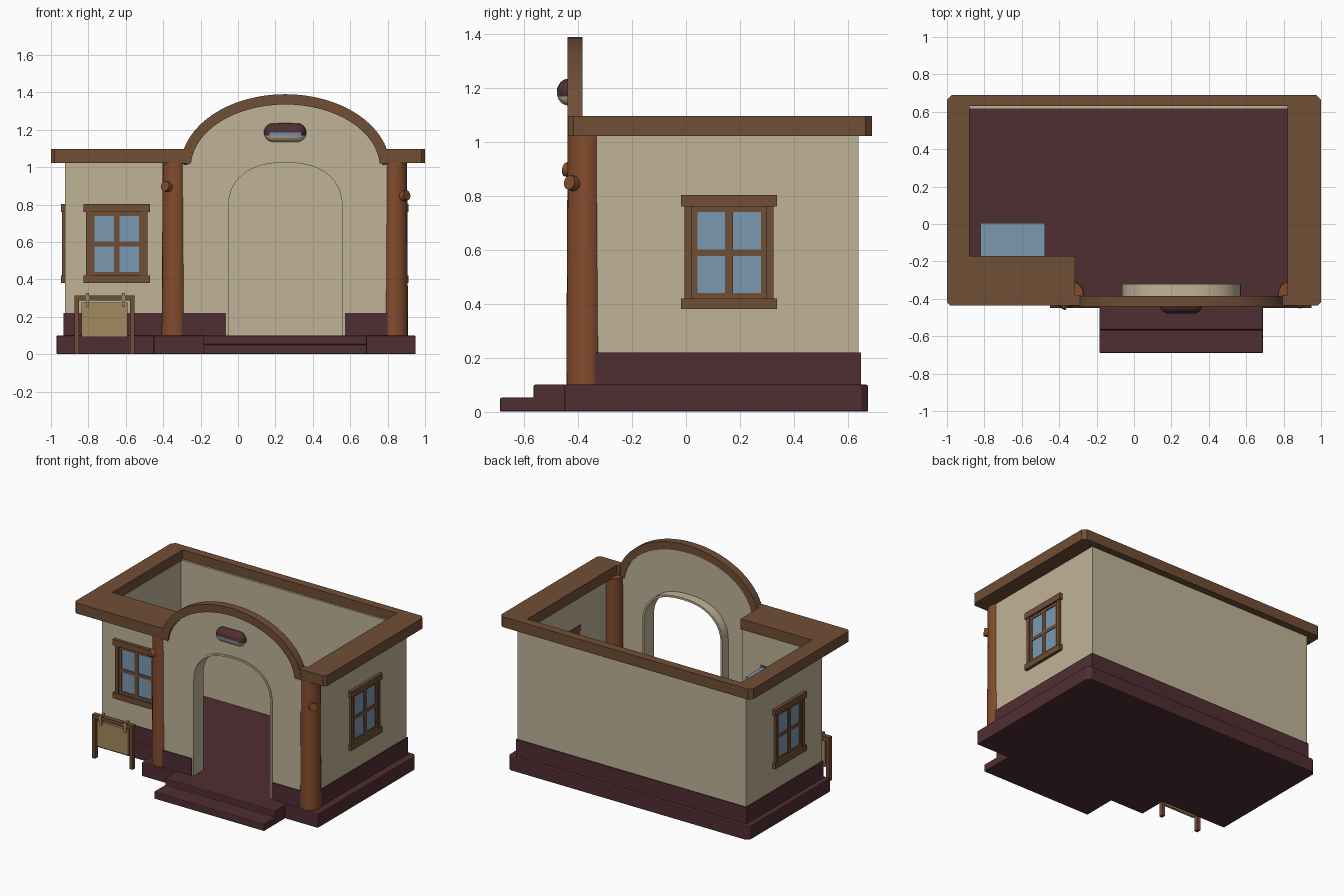
import bpy, bmesh, math
from mathutils import Vector

if "Cube" in bpy.data.objects:
    bpy.data.objects.remove(bpy.data.objects["Cube"])


def colour(name, r, g, b):
    lin = [((c / 255 + 0.055) / 1.055) ** 2.4 for c in (r, g, b)]
    m = bpy.data.materials.new(name)
    m.diffuse_color = (*lin, 1)
    m.use_nodes = True
    m.node_tree.nodes["Principled BSDF"].inputs["Base Color"].default_value = m.diffuse_color
    return m


PLASTER = colour("beige plaster", 192, 180, 152)
RED = colour("dark red stone", 80, 46, 50)
TRIM = colour("brown trim", 112, 78, 54)
POST = colour("orange brown log", 132, 76, 45)
GLASS = colour("blue glass", 122, 152, 176)
TAN = colour("tan board", 162, 138, 93)
CREAM = colour("cream", 205, 192, 165)


def finish(name, bm, *mats, smooth=False, bevel=0):
    bmesh.ops.recalc_face_normals(bm, faces=bm.faces[:])
    me = bpy.data.meshes.new(name)
    bm.to_mesh(me)
    bm.free()
    for m in mats:
        me.materials.append(m)
    ob = bpy.data.objects.new(name, me)
    bpy.context.collection.objects.link(ob)
    if bevel:
        b = ob.modifiers.new("bevel", 'BEVEL')
        b.width, b.segments, b.limit_method = bevel, 2, 'ANGLE'
    if smooth:
        bpy.ops.object.select_all(action='DESELECT')
        bpy.context.view_layer.objects.active = ob
        ob.select_set(True)
        bpy.ops.object.shade_smooth_by_angle(angle=math.radians(35))
    return ob


def prism(name, pts, axis, lo, hi, mat, **kw):
    """Extrude a 2D outline along an axis from lo to hi."""
    put = {'x': lambda u, v, w: (w, u, v), 'y': lambda u, v, w: (u, w, v),
           'z': lambda u, v, w: (u, v, w)}[axis]
    bm = bmesh.new()
    a = [bm.verts.new(put(u, v, lo)) for u, v in pts]
    b = [bm.verts.new(put(u, v, hi)) for u, v in pts]
    bm.faces.new(a)
    bm.faces.new(b[::-1])
    n = len(pts)
    for i in range(n):
        j = (i + 1) % n
        bm.faces.new((a[i], a[j], b[j], b[i]))
    return finish(name, bm, mat, **kw)


def boxes(name, items, mat, bevel=0):
    """Several boxes, each given by two opposite corners, as one object."""
    bm = bmesh.new()
    for p, q in items:
        vs = bmesh.ops.create_cube(bm, size=1)["verts"]
        for v in vs:
            v.co = Vector([(p[k] + q[k]) / 2 + v.co[k] * abs(q[k] - p[k]) for k in range(3)])
    return finish(name, bm, mat, bevel=bevel)


def ellipse(a, h, cx, cz, t0=0, t1=180, n=32, power=1.0):
    """Upper ellipse arc from right to left; power < 1 makes it squarer."""
    out = []
    for i in range(n + 1):
        t = math.radians(t0 + (t1 - t0) * i / n)
        c, s = math.cos(t), math.sin(t)
        out.append((cx + a * math.copysign(abs(c) ** power, c), cz + h * abs(s) ** power))
    return out


# Stone base with recessed left front, and the two steps
prism("base", [(0.95, -0.45), (0.95, 0.65), (0.925, 0.675), (-0.945, 0.675), (-0.97, 0.65),
               (-0.97, -0.25), (-0.45, -0.25), (-0.45, -0.45)], 'z', 0, 0.1, RED, bevel=0.006)
prism("front_steps", [(-0.44, 0), (-0.69, 0), (-0.69, 0.052), (-0.565, 0.052),
                      (-0.565, 0.1), (-0.44, 0.1)], 'x', -0.185, 0.69, RED, bevel=0.006)


# Side, back and recessed front walls share one open outline
def wall_outline(o, i):
    return [(0.89 + o, -0.38), (0.89 + o, 0.64 + o), (-0.925 - o, 0.64 + o),
            (-0.925 - o, -0.22 - o), (-0.36 - o, -0.22 - o), (-0.36 - o, -0.4),
            (-0.36 + i, -0.4), (-0.36 + i, -0.22 + i), (-0.925 + i, -0.22 + i),
            (-0.925 + i, 0.64 - i * 0.6), (0.89 - i, 0.64 - i * 0.6), (0.89 - i, -0.38)]


prism("walls", wall_outline(0, 0.04), 'z', 0.1, 1.03, PLASTER)
prism("skirting", wall_outline(0.008, 0.015), 'z', 0.1, 0.22, RED)

# Arched front wall with its doorway
DX = 0.253


def door(a, h):
    return [(DX + a, 0.1)] + ellipse(a, h, DX, 0.78, n=28, power=0.85) + [(DX - a, 0.1)]


gable = ellipse(0.52, 0.35, DX, 1.0, 2, 178)
prism("front_wall", door(0.31, 0.25)[::-1] + [(0.82, 0.1), (0.82, 1.02)] + gable +
      [(-0.32, 1.02), (-0.32, 0.1)], 'y', -0.425, -0.388, PLASTER, smooth=True)
prism("door_surround", door(0.318, 0.258) + door(0.304, 0.244)[::-1],
      'y', -0.43, -0.32, PLASTER, smooth=True)
for side, x0, x1 in (("left", -0.3, -0.065), ("right", 0.571, 0.8)):
    boxes("front_skirting_" + side, [((x0, -0.433, 0.1), (x1, -0.4, 0.22))], RED)

# Roof edge trim, open where the gable rises, and the gable trim
prism("roof_trim", [(0.79, -0.437), (0.98, -0.437), (1, -0.417), (1, 0.665), (0.975, 0.69),
                    (-0.975, 0.69), (-1, 0.665), (-1, -0.417), (-0.98, -0.437),
                    (-0.285, -0.437), (-0.285, -0.38), (-0.315, -0.38), (-0.315, -0.17),
                    (-0.88, -0.17), (-0.88, 0.63), (0.82, 0.63), (0.82, -0.38),
                    (0.79, -0.38)], 'z', 1.022, 1.097, TRIM)
prism("gable_trim", ellipse(0.56, 0.39, DX, 1.0, 3, 177) +
      ellipse(0.505, 0.335, DX, 1.0, 3.5, 176.5)[::-1], 'y', -0.44, -0.384, TRIM, smooth=True)

# Log posts with a cut branch stub each
for side, x, stub_z, direction in (("left", -0.337, 0.885, (-0.6, -0.8, 0.15)),
                                   ("right", 0.838, 0.835, (0.65, -0.6, 0.15))):
    bm = bmesh.new()
    vs = bmesh.ops.create_cone(bm, cap_ends=True, segments=20, radius1=0.071,
                               radius2=0.066, depth=0.93)["verts"]
    bmesh.ops.translate(bm, verts=vs, vec=(x, -0.373, 0.563))
    d = Vector(direction).normalized()
    vs = bmesh.ops.create_cone(bm, cap_ends=True, segments=12, radius1=0.034,
                               radius2=0.027, depth=0.09)["verts"]
    bmesh.ops.rotate(bm, verts=vs, matrix=d.to_track_quat('Z', 'Y').to_matrix())
    bmesh.ops.translate(bm, verts=vs, vec=Vector((x, -0.373, stub_z)) + d * 0.045)
    finish("post_" + side, bm, POST, smooth=True)


# Windows: u runs along the wall, d is the distance out from it
def window(name, place, depth):
    def part(u0, u1, z0, z1, d0, d1):
        return place(u0, d0, z0), place(u1, d1, z1)
    frame = [part(-0.178, 0.178, 0.76, 0.803, -0.045, 0.022),
             part(-0.178, 0.178, 0.38, 0.42, -0.045, 0.022)]
    for s in (-1, 1):
        frame.append(part(s * 0.165, s * 0.138, 0.42, 0.76, -0.045, 0.016))
        frame.append(part(s * 0.138, s * 0.118, 0.42, 0.76, -0.045, 0.008))
    frame += [part(-0.014, 0.014, 0.42, 0.76, -0.042, 0.01),
              part(-0.12, 0.12, 0.577, 0.602, -0.042, 0.008),
              part(-0.12, 0.12, 0.74, 0.76, -0.042, 0.008),
              part(-0.12, 0.12, 0.42, 0.44, -0.042, 0.008)]
    boxes(name + "_window_frame", frame, TRIM)
    boxes(name + "_window_glass", [part(-0.125, 0.125, 0.43, 0.75, -0.041, 0.003)], GLASS)
    if depth:
        boxes(name + "_window_box", [part(-0.172, 0.172, 0.41, 0.79, -0.03, -depth)], GLASS)


window("front", lambda u, d, z: (-0.648 + u, -0.22 - d, z), 0.225)
window("right", lambda u, d, z: (0.89 + d, 0.16 + u, z), 0)
window("left", lambda u, d, z: (-0.925 - d, 0.16 + u, z), 0)

# Hanging sign board on a small wooden stand
boxes("sign_stand", [((x - 0.012, -0.405, 0), (x + 0.012, -0.375, 0.315)) for x in (-0.863, -0.566)]
      + [((-0.875, -0.407, 0.288), (-0.554, -0.373, 0.315))], TRIM)
boxes("sign_board", [((-0.838, -0.402, 0.092), (-0.592, -0.382, 0.275))], TAN)
boxes("sign_hangers", [((x - 0.009, -0.412, 0.255), (x + 0.009, -0.37, 0.328))
                       for x in (-0.805, -0.612)], TAN)

# Oval emblem above the door: red top, cream bottom, blue strip in the middle
bm = bmesh.new()
bmesh.ops.create_uvsphere(bm, u_segments=28, v_segments=20, radius=0.05)
for v in bm.verts:
    if abs(v.co.x) > 1e-4:
        v.co.x += math.copysign(0.063, v.co.x)
    v.co.y *= 0.9
for f in bm.faces:
    c = f.calc_center_median()
    f.material_index = 2 if -0.016 < c.z < 0 and abs(c.x) < 0.085 else (0 if c.z > -0.012 else 1)
bmesh.ops.translate(bm, verts=bm.verts[:], vec=(0.252, -0.434, 1.185))
finish("door_emblem", bm, RED, CREAM, GLASS, smooth=True)
